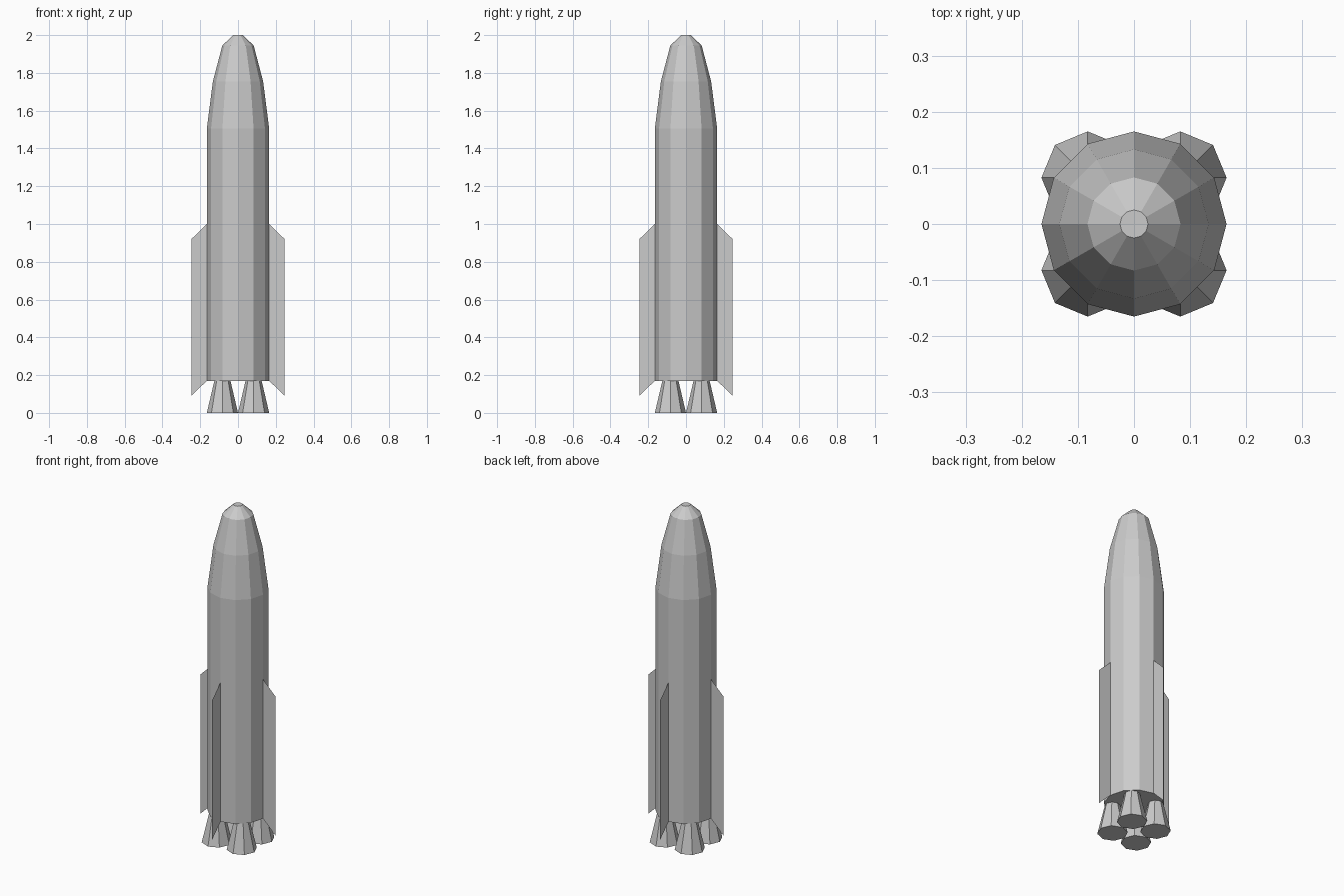
import bpy
from math import cos, sin, pi

if "Cube" in bpy.data.objects:
    bpy.data.objects.remove(bpy.data.objects["Cube"])


def make_object(name, verts, faces):
    mesh = bpy.data.meshes.new(name)
    mesh.from_pydata(verts, [], faces)
    obj = bpy.data.objects.new(name, mesh)
    bpy.context.collection.objects.link(obj)
    return obj


def lathe(name, profile, sides, centre=(0, 0), cap_top=True):
    """Flat-faceted solid of revolution from (radius, z) points, bottom to top."""
    verts = [(centre[0] + r * cos(2 * pi * i / sides),
              centre[1] + r * sin(2 * pi * i / sides), z)
             for r, z in profile for i in range(sides)]
    faces = [list(range(sides))[::-1]]
    for k in range(len(profile) - 1):
        a, b = k * sides, (k + 1) * sides
        for i in range(sides):
            j = (i + 1) % sides
            faces.append([a + i, a + j, b + j, b + i])
    if cap_top:
        faces.append(list(range(len(verts) - sides, len(verts))))
    return make_object(name, verts, faces)


# Twelve-sided hull with tapered nose
lathe("rocket_body", [(0.165, 0.17), (0.165, 1.505), (0.133, 1.755),
                      (0.083, 1.945), (0.025, 2.0)], 12)

# Four eight-sided engine nozzles
for sx in (-1, 1):
    for sy in (-1, 1):
        lathe("engine_nozzle", [(0.0825, 0.0), (0.0425, 0.17)], 8,
              (sx * 0.0825, sy * 0.0825), cap_top=False)

# Four sheet-thin fins on the axes
fin_profile = [(0.165, 0.17), (0.247, 0.09), (0.247, 0.92), (0.165, 1.0)]
for k in range(4):
    a = k * pi / 2
    make_object("fin", [(r * cos(a), r * sin(a), z) for r, z in fin_profile],
                [[0, 1, 2, 3]])
